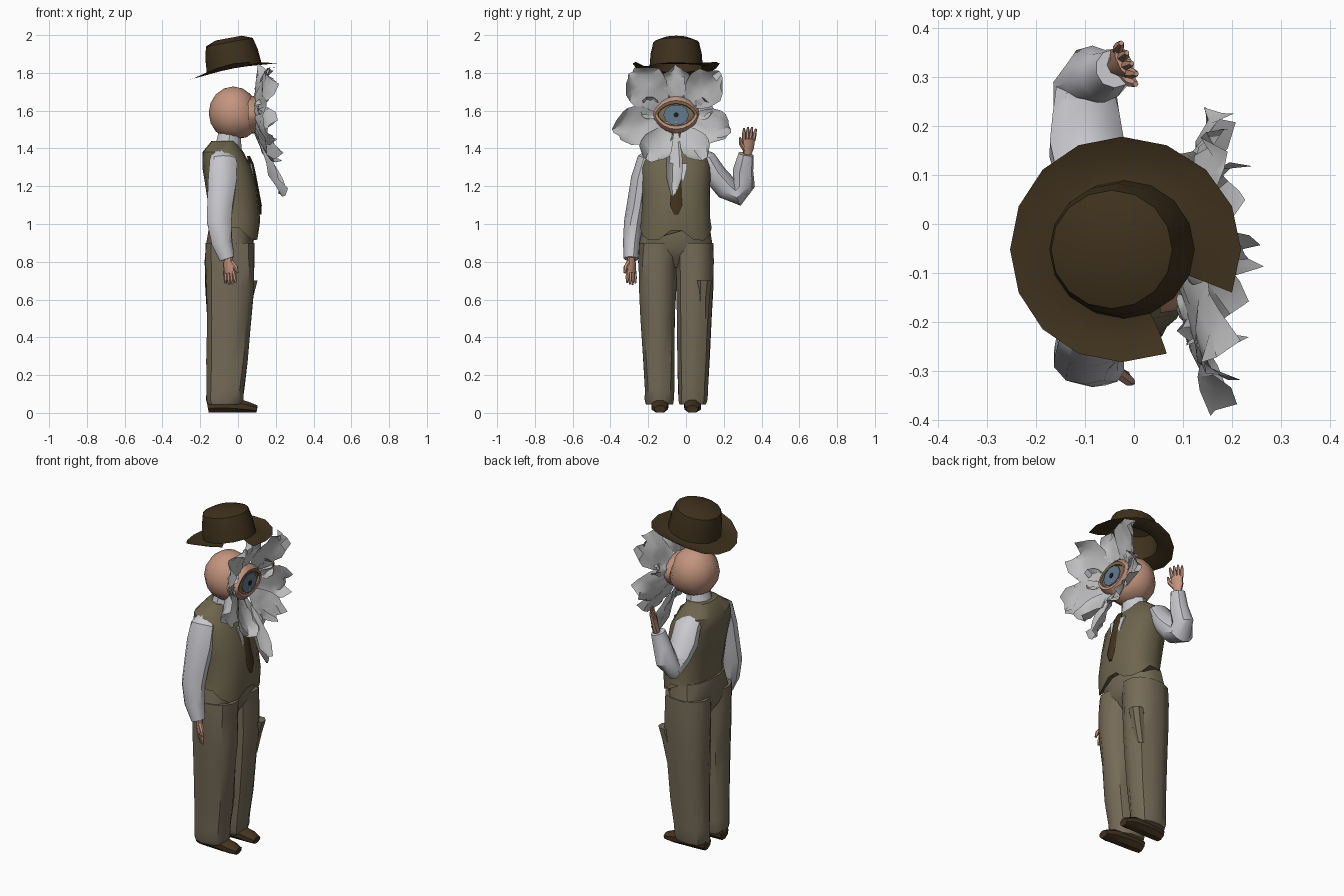
import bpy, bmesh, math, random
from mathutils import Vector, Matrix

random.seed(4)
if "Cube" in bpy.data.objects:
    bpy.data.objects.remove(bpy.data.objects["Cube"])

MID = -0.052          # centre plane of the figure, which faces +x
PALETTE = {
    "hat brown": (0.048, 0.030, 0.012), "skin": (0.55, 0.30, 0.21),
    "petal white": (0.52, 0.52, 0.53), "shirt white": (0.58, 0.58, 0.62),
    "vest olive": (0.155, 0.13, 0.075), "trouser khaki": (0.178, 0.146, 0.096),
    "leather brown": (0.055, 0.033, 0.014), "iris blue": (0.12, 0.20, 0.28),
    "pupil dark": (0.015, 0.013, 0.012), "eyelid brown": (0.21, 0.145, 0.085),
}
MATS = {}
for name, rgb in PALETTE.items():
    m = bpy.data.materials.new(name)
    m.use_nodes = True
    m.diffuse_color = (*rgb, 1)
    bsdf = m.node_tree.nodes["Principled BSDF"]
    bsdf.inputs["Base Color"].default_value = (*rgb, 1)
    bsdf.inputs["Roughness"].default_value = 0.8
    MATS[name] = m


def finish(bm, name, *mats, angle=38):
    bmesh.ops.recalc_face_normals(bm, faces=bm.faces)
    me = bpy.data.meshes.new(name)
    bm.to_mesh(me)
    bm.free()
    ob = bpy.data.objects.new(name, me)
    bpy.context.collection.objects.link(ob)
    for m in mats:
        me.materials.append(MATS[m])
    bpy.ops.object.select_all(action="DESELECT")
    ob.select_set(True)
    bpy.context.view_layer.objects.active = ob
    bpy.ops.object.shade_smooth_by_angle(angle=math.radians(angle))
    return ob


def bridge(bm, a, b, skip=()):
    n = len(a)
    return [bm.faces.new((a[i], a[(i + 1) % n], b[(i + 1) % n], b[i]))
            for i in range(n) if i not in skip]


def loft(name, mat, path, sides=10, power=2.0, ref=(1, 0, 0), flat=False, crease=0.0):
    """Skin elliptical sections (x, y, z, radius along ref, radius across)."""
    bm = bmesh.new()
    pts = [Vector(p[:3]) for p in path]
    rings = []
    for i, p in enumerate(path):
        t = (pts[min(i + 1, len(pts) - 1)] - pts[max(i - 1, 0)]).normalized()
        if flat:
            t = Vector((0, 0, 1))
        u = Vector(ref)
        u = (u - t * u.dot(t)).normalized()
        v = t.cross(u)
        ring = []
        for k in range(sides):
            a = math.tau * (k + 0.5) / sides
            c, s = math.cos(a), math.sin(a)
            f = (abs(c) ** power + abs(s) ** power) ** (-1 / power)
            f *= 1 + random.uniform(-crease, crease)
            ring.append(bm.verts.new(pts[i] + u * c * f * p[3] + v * s * f * p[4]))
        rings.append(ring)
    for a, b in zip(rings, rings[1:]):
        bridge(bm, a, b)
    bm.faces.new(rings[0])
    bm.faces.new(rings[-1])
    return finish(bm, name, mat)


def plate(name, mat, outline, thick):
    """Thin sheet with thickness along x."""
    bm = bmesh.new()
    back = [bm.verts.new(p) for p in outline]
    front = [bm.verts.new((p[0] + thick, p[1], p[2])) for p in outline]
    bm.faces.new(back)
    bm.faces.new(front)
    bridge(bm, back, front)
    return finish(bm, name, mat)


# Trousers and shoes, mirrored about the centre plane
loft("trouser_seat", "trouser khaki",
     [(-.05, MID, .77, .065, .04), (-.05, MID, .82, .1, .13), (-.045, MID, .88, .127, .196),
      (-.035, MID, .99, .118, .178)], 14, 2.5, flat=True, crease=.015)
for side, word in ((-1, "right"), (1, "left")):
    loft(word + "_trouser_leg", "trouser khaki",
         [(-.07, MID + side * .088, .045, .092, .072), (-.07, MID + side * .088, .07, .099, .078),
          (-.066, MID + side * .089, .13, .1, .079), (-.057, MID + side * .092, .28, .111, .085),
          (-.048, MID + side * .096, .5, .12, .092), (-.043, MID + side * .098, .66, .129, .098),
          (-.045, MID + side * .098, .8, .131, .102), (-.043, MID + side * .095, .9, .13, .1)],
         12, 2.5, flat=True, crease=.03)
    loft(word + "_shoe", "leather brown",
         [(-.16, MID + side * .08, .035, .035, .033), (-.1, MID + side * .082, .045, .045, .042),
          (-.02, MID + side * .085, .04, .04, .042), (.05, MID + side * .087, .03, .03, .045),
          (.1, MID + side * .085, .02, .02, .03)],
         8, 3, ref=(0, 0, 1))
loft("open_pocket", "trouser khaki",
     [(.03, .09, .5, .025, .03), (.048, .09, .62, .035, .036), (.064, .095, .7, .04, .042)], 8, 3, flat=True)

# Vest with two front points along its hem
vest = loft("vest", "vest olive",
            [(-.015, MID, .95, .125, .19), (-.012, MID, 1.02, .13, .183), (-.032, MID, 1.17, .135, .178),
             (-.058, MID, 1.3, .13, .185), (-.08, MID, 1.38, .108, .168), (-.075, MID, 1.44, .065, .09)],
            20, 2.5, flat=True, crease=.015)
for v in vest.data.vertices:
    if v.co.z < .96:
        v.co.z += .03
        if v.co.x > .03:
            v.co.z -= .085 * max(0, 1 - abs(abs(v.co.y - MID) - .12) / .11)

# Shirt front, collar and tie
plate("shirt_front", "shirt white", [(.105, MID, 1.08), (.064, MID + .06, 1.32), (.064, MID - .06, 1.32)], .009)
loft("collar", "shirt white",
     [(-.06, MID, 1.38, .085, .095), (-.05, MID, 1.43, .07, .077), (-.042, MID, 1.49, .063, .068)], 10, flat=True)
loft("neck", "skin", [(-.04, MID, 1.44, .05, .055), (-.035, MID, 1.52, .05, .055)], 10)
loft("tie", "leather brown",
     [(.12, MID, 1.05, .006, .012), (.118, MID, 1.1, .009, .034), (.088, MID, 1.26, .009, .026),
      (.07, MID, 1.32, .014, .03), (.055, MID, 1.36, .01, .02)], 6, flat=True)

# Arms: one hanging, one raised in greeting
loft("right_sleeve", "shirt white",
     [(-.09, -.17, 1.375, .05, .035), (-.082, -.21, 1.34, .073, .05), (-.082, -.237, 1.24, .08, .055),
      (-.095, -.258, 1.1, .072, .054), (-.1, -.275, 1.01, .066, .055), (-.085, -.287, .9, .058, .048),
      (-.058, -.29, .815, .042, .038)], 10, crease=.05)
loft("left_sleeve", "shirt white",
     [(-.095, .05, 1.375, .05, .035), (-.09, .11, 1.34, .075, .055), (-.095, .155, 1.26, .078, .062),
      (-.1, .215, 1.19, .07, .066), (-.1, .275, 1.16, .066, .062), (-.085, .305, 1.21, .058, .06),
      (-.06, .303, 1.285, .05, .054), (-.04, .318, 1.37, .04, .04)], 10, crease=.05)


def hand(word, wrist, up, spread):
    """Palm, four fingers and a thumb; spread runs across the knuckles."""
    w, up, s = Vector(wrist), Vector(up).normalized(), Vector(spread).normalized()
    loft(word + "_palm", "skin",
         [(*(w + up * d), a, b) for d, a, b in ((0, .022, .02), (.035, .034, .018), (.085, .036, .015))],
         8, ref=s)
    for k in range(4):
        off = s * (k - 1.5) * .018
        size = .075 - .008 * abs(k - 1.3)
        loft(word + "_finger_" + str(k + 1), "skin",
             [(*(w + up * (.075 + size * d) + off * (1 + d * .3)), r, r)
              for d, r in ((0, .011), (.6, .01), (1, .005))], 6, ref=s)
    loft(word + "_thumb", "skin",
         [(*(w + up * a + s * b), r, r) for a, b, r in ((.02, .015, .013), (.055, .045, .012), (.085, .053, .006))],
         6, ref=up.cross(s))


hand("right", (-.052, -.29, .825), (.1, 0, -1), (.6, -.5, 0))
hand("left", (-.035, .325, 1.37), (.18, .1, 1), (.5, -1, .1))

# Round head, fuller toward the chin and face
bm = bmesh.new()
bmesh.ops.create_uvsphere(bm, u_segments=12, v_segments=8, radius=1)
bmesh.ops.transform(bm, verts=bm.verts, matrix=Matrix.Translation((-.025, MID, 1.588)) @ Matrix.Diagonal((.13, .137, .14, 1)))
for v in bm.verts:
    if v.co.z < 1.56 and v.co.x > -.02:
        v.co.x += .02
finish(bm, "head", "skin")

# Single large eye: skin lids, brown lid edge and corners
EYE = Vector((.083, MID, 1.578))
bm = bmesh.new()
rings = []
for x, a, b in ((-.03, .13, .1), (.008, .124, .098), (.03, .112, .076), (.028, .098, .06), (.016, .095, .057), (.026, .04, .03)):
    ring = []
    for k in range(20):
        t = math.tau * k / 20
        ring.append(bm.verts.new(EYE + Vector((x, a * math.cos(t), b * math.sin(t) * abs(math.sin(t)) ** .3))))
    rings.append(ring)
for i in range(5):
    for k, f in enumerate(bridge(bm, rings[i], rings[i + 1])):
        lower_lid = i < 3 and k >= 10
        f.material_index = 0 if i < 2 or lower_lid else 1
bm.faces.new(rings[-1]).material_index = 1
finish(bm, "eye_and_lids", "skin", "eyelid brown")


def disc(name, mat, x, ry, rz, n=10):
    plate(name, mat, [(EYE.x + x, EYE.y + ry * math.cos(math.tau * k / n), EYE.z + rz * math.sin(math.tau * k / n))
                      for k in range(n)], .004)


disc("iris", "iris blue", .026, .068, .056)
disc("pupil", "pupil dark", .031, .014, .014, 8)


# Ruffled petals around the face
def petal(name, angle, reach, width, lean):
    bm = bmesh.new()
    d = Vector((0, math.cos(math.radians(angle)), math.sin(math.radians(angle))))
    across = Vector((1, 0, 0)).cross(d)
    rows, cols, start = 7, 6, .085
    grid = []
    for i in range(rows):
        t = i / (rows - 1)
        swell = .3 + .7 * math.sin(math.pi * min(t, .6) / 1.2)
        half = width / 2 * swell * (1 if t < .65 else 1 - .5 * ((t - .65) / .35) ** 2)
        row = []
        for j in range(cols):
            s = j / (cols - 1) * 2 - 1
            r = start + (reach - start) * t * (1 - .12 * s * s) + random.uniform(-.01, .01) * t
            x = .085 + lean * t + .045 * s * s * t + random.uniform(-.016, .016) * (.3 + t)
            row.append(bm.verts.new(Vector((x, MID, 1.575)) + d * r + across * half * s * random.uniform(.94, 1.06)))
        grid.append(row)
    for a, b in zip(grid, grid[1:]):
        for j in range(cols - 1):
            bm.faces.new((a[j], a[j + 1], b[j + 1], b[j]))
    finish(bm, name, "petal white", angle=40)


for k, spec in enumerate(((44, .32, .21, .07), (137, .335, .23, .07), (90, .265, .15, .02), (-16, .30, .19, .07),
                          (194, .34, .21, .07), (237, .29, .17, .1), (-58, .28, .16, .1), (268, .43, .09, .13),
                          (165, .2, .12, .02), (14, .2, .12, .02))):
    petal("petal_" + str(k + 1), *spec)

# Tilted hat: revolved profile with curled sides and a gap in the brim
bm = bmesh.new()
rings = []
for r, z in ((.24, -.004), (.19, 0), (.147, .016), (.141, .09), (.126, .152), (.07, .174)):
    ring = []
    for k in range(16):
        a = math.tau * k / 16
        curl = .04 * abs(math.sin(a)) ** 3 * max(0, (r - .17) / .067)
        ring.append(bm.verts.new((r * math.cos(a), r * .96 * math.sin(a), z + curl)))
    rings.append(ring)
for i, (a, b) in enumerate(zip(rings, rings[1:])):
    bridge(bm, a, b, (13, 14) if i < 2 else ())
bm.faces.new(rings[-1])
tilt = Matrix.Translation((-.018, MID, 1.813)) @ Matrix.Rotation(math.radians(-10.5), 4, "Y")
bmesh.ops.transform(bm, verts=bm.verts, matrix=tilt)
finish(bm, "hat", "hat brown")
